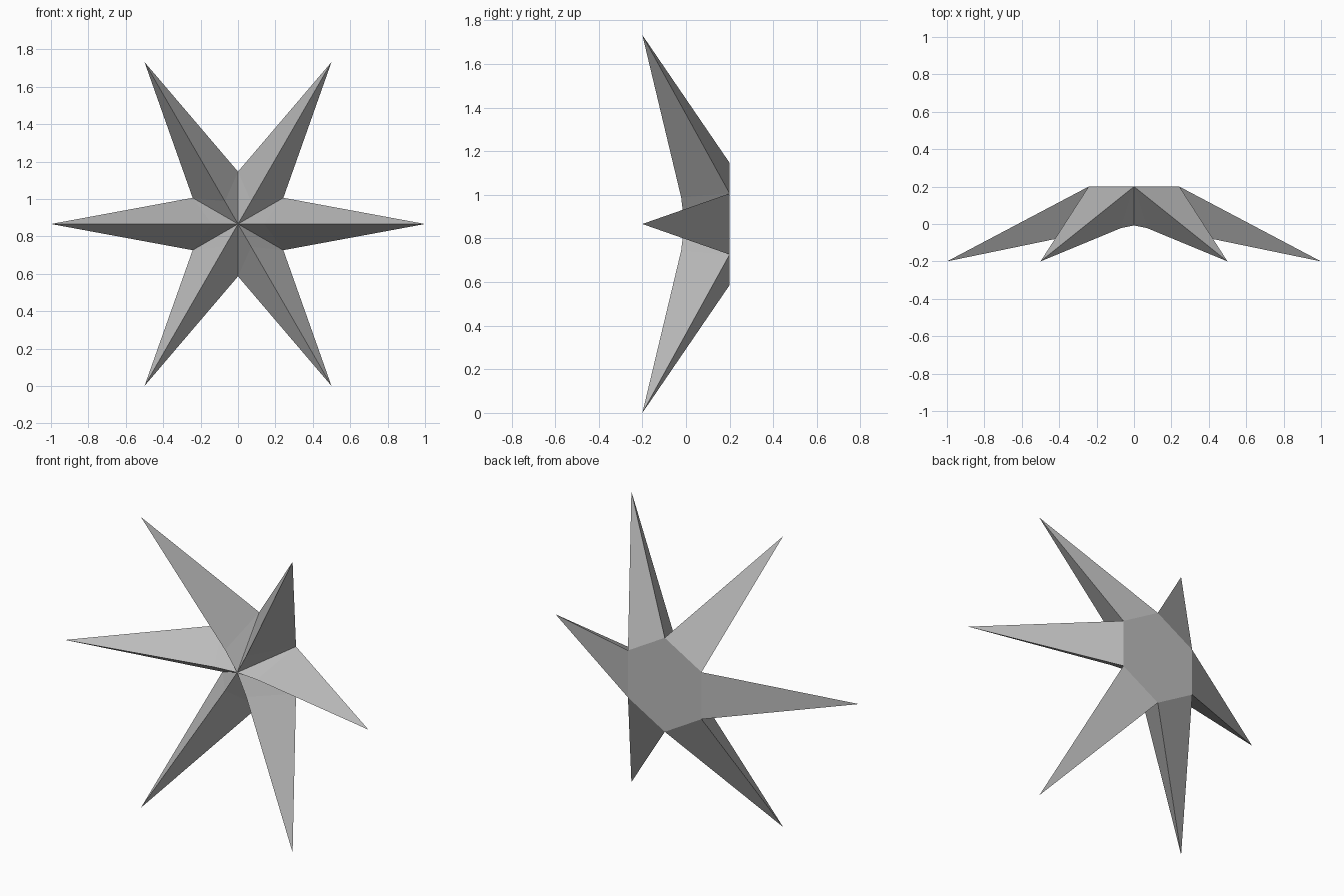
import bpy
import bmesh
from math import cos, sin, pi

cube = bpy.data.objects.get("Cube")
if cube:
    bpy.data.objects.remove(cube, do_unlink=True)

ARMS = 6
MID_Z = sin(pi / 3)      # height of the star's middle

# Single grey material
grey = bpy.data.materials.new("grey")
grey.use_nodes = True
colour = (0.5, 0.5, 0.5, 1)
grey.diffuse_color = colour
grey.node_tree.nodes["Principled BSDF"].inputs["Base Color"].default_value = colour

bm = bmesh.new()


def ring(radius, y, turn):
    """Six points around the middle, facing the front."""
    return [bm.verts.new((radius * cos(a), y, MID_Z + radius * sin(a)))
            for a in ((i + turn) * 2 * pi / ARMS for i in range(ARMS))]


centre = bm.verts.new((0, -0.008, MID_Z))
knees = ring(0.14, -0.022, 0)     # ridge bends near the middle
tips = ring(1.0, -0.2, 0)
valleys = ring(0.28, 0.2, 0.5)    # back hexagon corners between the arms

# Each arm: two front faces per side of the ridge, and one back face
for i in range(ARMS):
    low, high = valleys[i - 1], valleys[i]
    for v in (low, high):
        bm.faces.new((centre, knees[i], v))
        bm.faces.new((knees[i], tips[i], v))
    bm.faces.new((tips[i], low, high))

# Flat back
bm.faces.new(valleys)
bmesh.ops.recalc_face_normals(bm, faces=bm.faces)

mesh = bpy.data.meshes.new("six_pointed_star")
bm.to_mesh(mesh)
bm.free()
mesh.materials.append(grey)
star = bpy.data.objects.new("six_pointed_star", mesh)
bpy.context.collection.objects.link(star)
